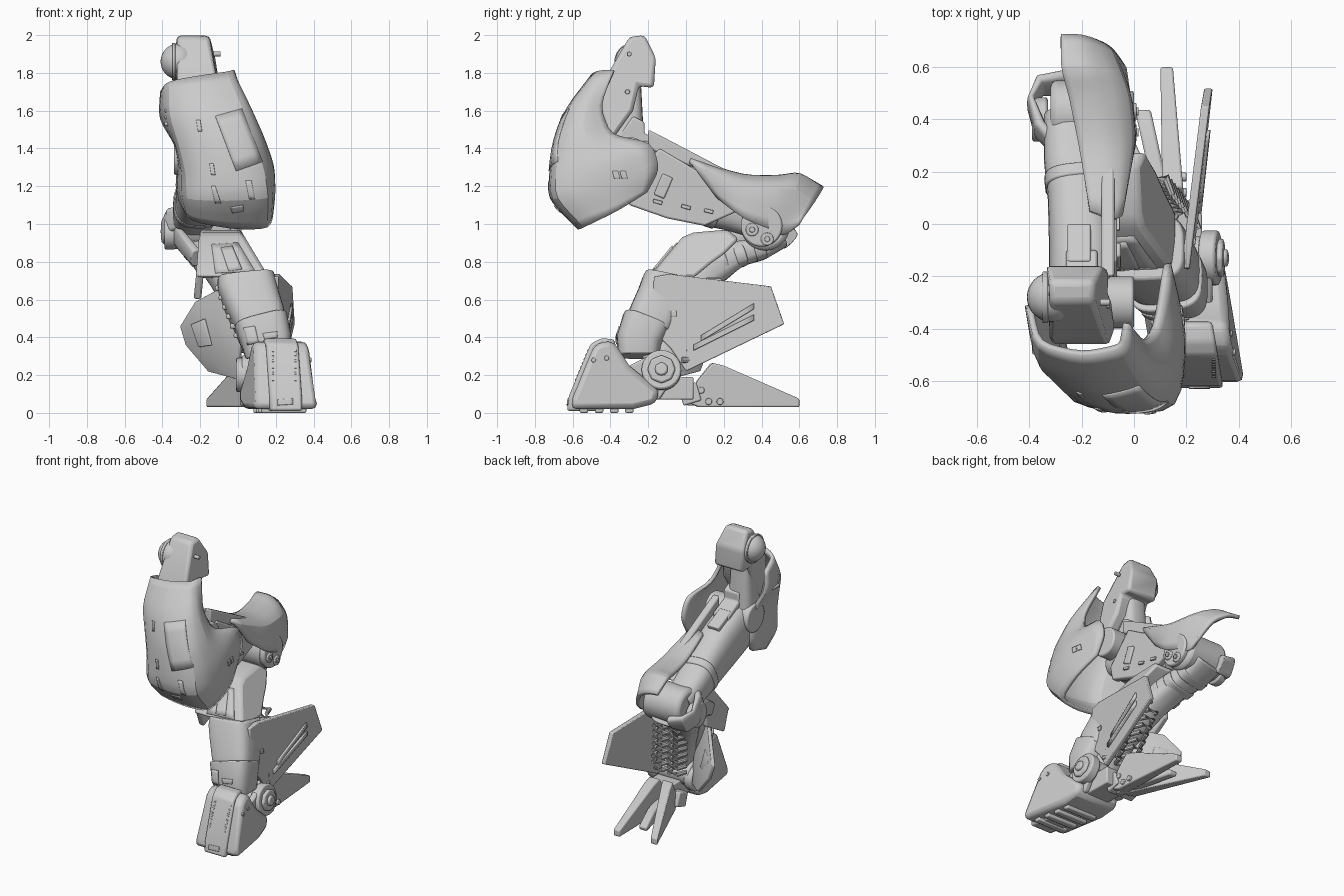
import bpy, bmesh, math
from mathutils import Vector, Matrix


def finish(name, bm, bevel=0.0, mods=(), angle=35):
    bmesh.ops.recalc_face_normals(bm, faces=bm.faces)
    me = bpy.data.meshes.new(name)
    bm.to_mesh(me)
    bm.free()
    ob = bpy.data.objects.new(name, me)
    bpy.context.collection.objects.link(ob)
    bpy.ops.object.select_all(action='DESELECT')
    ob.select_set(True)
    bpy.context.view_layer.objects.active = ob
    bpy.ops.object.shade_smooth_by_angle(angle=math.radians(angle))
    for kind, props in mods:
        m = ob.modifiers.new(kind, kind)
        for k, v in props.items():
            setattr(m, k, v)
    if bevel:
        b = ob.modifiers.new('Bevel', 'BEVEL')
        b.width, b.segments, b.limit_method = bevel, 2, 'ANGLE'
    return ob


def slab(name, outline, cx, hw, bevel=0.01):
    """Side (y, z) outline given width in x; cx and hw are functions of y, z or numbers."""
    f = lambda v, y, z: v(y, z) if callable(v) else v
    bm = bmesh.new()
    sides = [[bm.verts.new((f(cx, y, z) + s * f(hw, y, z), y, z)) for y, z in outline] for s in (-1, 1)]
    bm.faces.new(sides[0])
    bm.faces.new(sides[1][::-1])
    n = len(outline)
    for i in range(n):
        j = (i + 1) % n
        bm.faces.new((sides[0][i], sides[1][i], sides[1][j], sides[0][j]))
    return finish(name, bm, bevel)


def loft(name, stations, n=20, power=3.0, bevel=0.008):
    """Rounded-box tube through (x, y, z, half_width, half_depth) stations."""
    bm, rings = bmesh.new(), []
    pts = [Vector(s[:3]) for s in stations]
    for i, s in enumerate(stations):
        t = (pts[min(i + 1, len(pts) - 1)] - pts[max(i - 1, 0)]).normalized()
        side = (Vector((1, 0, 0)) - t * t.x).normalized()
        up = t.cross(side)
        ring = []
        for k in range(n):
            c, d = math.cos(math.tau * k / n), math.sin(math.tau * k / n)
            u = math.copysign(abs(c) ** (2 / power), c) * s[3]
            v = math.copysign(abs(d) ** (2 / power), d) * s[4]
            ring.append(bm.verts.new(pts[i] + side * u + up * v))
        rings.append(ring)
    for a, b in zip(rings, rings[1:]):
        for k in range(n):
            bm.faces.new((a[k], a[(k + 1) % n], b[(k + 1) % n], b[k]))
    bm.faces.new(rings[0])
    bm.faces.new(rings[-1][::-1])
    return finish(name, bm, bevel)


def grid(name, rows, thick=0.025, smooth=2):
    """Curved sheet through rows of points, with crisp outer edges."""
    bm = bmesh.new()
    vs = [[bm.verts.new(p) for p in r] for r in rows]
    for a, b in zip(vs, vs[1:]):
        for k in range(len(a) - 1):
            bm.faces.new((a[k], a[k + 1], b[k + 1], b[k]))
    mods = [('SOLIDIFY', dict(thickness=thick, offset=0))]
    if smooth:
        layer = bm.edges.layers.float.new('crease_edge')
        for e in bm.edges:
            e[layer] = 1.0 if e.is_boundary else 0.3
        mods.insert(0, ('SUBSURF', dict(levels=smooth, render_levels=smooth)))
    return finish(name, bm, 0, mods)


def plate(name, pts, thick=0.025):
    bm = bmesh.new()
    bm.faces.new([bm.verts.new(p) for p in pts])
    return finish(name, bm, 0.005, [('SOLIDIFY', dict(thickness=thick, offset=0))])


def disc(name, a, b, r, n=32, bevel=0.01):
    a, b = Vector(a), Vector(b)
    bm = bmesh.new()
    rot = (b - a).to_track_quat('Z', 'Y').to_matrix().to_4x4()
    bmesh.ops.create_cone(bm, cap_ends=True, segments=n, radius1=r, radius2=r, depth=(b - a).length,
                          matrix=Matrix.Translation((a + b) / 2) @ rot)
    return finish(name, bm, bevel)


def box(name, c, size, rx=0.0, bevel=0.008):
    bm = bmesh.new()
    bmesh.ops.create_cube(bm, size=1, matrix=Matrix.Translation(c) @ Matrix.Rotation(rx, 4, 'X') @ Matrix.Diagonal((*size, 1)))
    return finish(name, bm, bevel)


def inlay(name, target, quad, view, lift=0.004):
    """Thin panel laid on a surface: four corners in a view plane, cast onto the target."""
    bpy.context.view_layer.update()
    ob = target.evaluated_get(bpy.context.evaluated_depsgraph_get())
    q, rows = [Vector(p) for p in quad], []
    for i in range(6):
        row = []
        for j in range(6):
            p = q[0].lerp(q[1], i / 5).lerp(q[3].lerp(q[2], i / 5), j / 5)
            o, d = ((p.x, -3, p.y), (0, 1, 0)) if view == 'front' else ((3, p.x, p.y), (-1, 0, 0))
            hit, loc, _, _ = ob.ray_cast(Vector(o), Vector(d))
            if not hit:
                return
            row.append(loc - Vector(d) * lift * 0.5)
        rows.append(row)
    grid(name, rows, lift * 2, 0)


# Hip: armoured cap, ball joint and bracket
hip = slab('hip_guard', [(-.30, 1.99), (-.22, 2.0), (-.16, 1.88), (-.17, 1.72), (-.25, 1.73), (-.28, 1.60), (-.38, 1.46),
           (-.42, 1.47), (-.46, 1.62), (-.44, 1.75)], lambda y, z: -.22 + .09 * (1.8 - z),
           lambda y, z: .085 if z > 1.95 else .115, .035)
bm = bmesh.new()
bmesh.ops.create_uvsphere(bm, u_segments=32, v_segments=16, radius=.095, matrix=Matrix.Translation((-.315, -.28, 1.86)))
finish('hip_ball', bm)
disc('hip_ball_band', (-.35, -.28, 1.86), (-.33, -.28, 1.86), .099, 40, .004)
loft('hip_strut', [(-.24, -.29, 1.78, .07, .05), (-.24, -.3, 1.6, .08, .07), (-.23, -.32, 1.4, .1, .1)])
slab('hip_bracket', [(-.36, 1.46), (-.28, 1.57), (-.22, 1.54), (-.22, 1.48), (-.1, 1.42), (-.1, 1.34), (-.35, 1.38)], -.2, .06)
disc('hip_lower_pivot', (-.34, -.3, 1.36), (.0, -.3, 1.36), .1)
for y, z in ((-.3, 1.9), (-.31, 1.7), (-.33, 1.6)):
    disc('hip_bolt', (-.13, y, z), (-.092, y, z), .013, 12, .003)

# Thigh armour: curved shell open at the back
thigh_shell = grid('thigh_armour', [
    [(-.40, -.32, 1.70), (-.37, -.46, 1.75), (-.2, -.50, 1.78), (-.05, -.47, 1.80), (-.04, -.43, 1.81), (-.03, -.38, 1.81)],
    [(-.41, -.31, 1.56), (-.37, -.56, 1.58), (-.17, -.64, 1.60), (.03, -.61, 1.62), (.06, -.54, 1.62), (.03, -.46, 1.62)],
    [(-.32, -.30, 1.42), (-.32, -.61, 1.42), (-.12, -.70, 1.42), (.10, -.68, 1.43), (.14, -.54, 1.45), (.08, -.40, 1.46)],
    [(-.31, -.25, 1.30), (-.28, -.65, 1.26), (-.08, -.72, 1.25), (.15, -.70, 1.28), (.19, -.45, 1.30), (.12, -.18, 1.43)],
    [(-.32, -.25, 1.20), (-.28, -.67, 1.13), (-.05, -.72, 1.13), (.17, -.71, 1.14), (.195, -.43, 1.18), (.13, -.14, 1.29)],
    [(-.30, -.30, 1.12), (-.25, -.58, 1.02), (-.02, -.57, .98), (.16, -.55, .98), (.18, -.36, 1.07), (.13, -.21, 1.17)]])
for q in ([(-.12, 1.57), (.02, 1.61), (.13, 1.33), (-.01, 1.28)], [(-.22, 1.55), (-.2, 1.55), (-.19, 1.49), (-.21, 1.49)],
          [(-.15, 1.32), (-.13, 1.32), (-.12, 1.26), (-.14, 1.26)], [(-.14, 1.2), (-.12, 1.2), (-.09, 1.11), (-.12, 1.11)],
          [(.04, 1.23), (.07, 1.23), (.09, 1.13), (.06, 1.13)], [(-.04, 1.09), (.03, 1.1), (.03, 1.07), (-.03, 1.06)]):
    inlay('thigh_front_panel', thigh_shell, q, 'front')
for y in (-.37, -.33):
    inlay('thigh_side_slot', thigh_shell, [(y - .02, 1.28), (y + .01, 1.28), (y + .02, 1.24), (y - .01, 1.24)], 'right')
for i in range(3):
    box('thigh_vent', (-.375, -.46, 1.6 - .035 * i), (.03, .08, .02))

# Thigh limb running back to the knee
limb = loft('thigh_limb', [(-.2, -.38, 1.34, .11, .13), (-.2, -.26, 1.29, .125, .17), (-.2, -.1, 1.22, .125, .165),
            (-.21, .1, 1.13, .12, .14), (-.23, .25, 1.07, .115, .11), (-.24, .42, 1.0, .105, .09)], 28, 2.7)
loft('thigh_limb_band', [(-.215, .14, 1.115, .125, .135), (-.22, .19, 1.095, .125, .13)], 28, 2.7)
slab('thigh_top_rail', [(-.2, 1.5), (-.14, 1.47), (.3, 1.24), (.3, 1.19), (-.2, 1.4)], -.1, .025)
slab('thigh_side_plate', [(-.32, 1.2), (-.14, 1.4), (.2, 1.2), (.3, 1.08), (.1, .99), (-.1, 1.03), (-.3, 1.1)], -.09, .025)
box('thigh_top_block', (-.21, -.08, 1.39), (.09, .16, .05), -.42)
box('thigh_side_box', (-.06, -.12, 1.2), (.02, .06, .12), -.4)
for y in (-.15, 0, .12):
    box('thigh_lower_slot', (-.062, y, 1.09 - .18 * y), (.015, .05, .02), -.25, .003)

# Knee: roof fin, pivot discs, outer loop
fin = grid('knee_fin', [
    [(-.17, .05, 1.33), (-.09, .02, 1.34), (-.05, .02, 1.33), (-.05, .17, 1.14)],
    [(-.21, .30, 1.24), (-.10, .30, 1.25), (-.005, .32, 1.2), (.0, .30, 1.03)],
    [(-.25, .50, 1.24), (-.15, .50, 1.25), (-.02, .50, 1.2), (-.01, .43, .98)],
    [(-.28, .60, 1.26), (-.18, .60, 1.27), (-.05, .58, 1.2), (-.03, .52, .93)],
    [(-.28, .72, 1.19), (-.20, .72, 1.18), (-.10, .68, 1.12), (-.04, .60, 1.0)]])
disc('knee_pivot', (-.32, .42, .99), (-.03, .42, .99), .13, 40, .025)
disc('knee_outer_disc', (-.04, .4, .99), (.0, .4, .99), .11, 40)
for y, z in ((.35, .97), (.43, .92)):
    disc('knee_bolt', (-.04, y, z), (.01, y, z), .035, 12, .006)
    disc('knee_bolt_core', (-.04, y, z), (.018, y, z), .016, 8, .003)
loft('knee_loop', [(-.28, .28, 1.04, .03, .06), (-.36, .36, 1.02, .025, .07), (-.395, .46, .96, .015, .07),
                   (-.36, .53, .93, .025, .07), (-.26, .54, .92, .03, .06)], 14)
disc('knee_inner_disc', (-.39, .4, .95), (-.33, .4, .95), .085, 32)
loft('knee_link_outer', [(-.34, .42, .96, .02, .06), (-.29, .2, .9, .025, .06), (-.22, .05, .82, .03, .05)], 12)

# Shin: link, upper guard, rounded shell and cuff
loft('shin_core', [(-.2, .5, .93, .11, .06), (-.18, .40, .87, .11, .06), (-.14, .27, .84, .1, .07), (-.06, .1, .74, .1, .1),
                   (.05, -.06, .52, .09, .1), (.15, -.15, .25, .08, .09)])
for i in range(3):
    loft('knee_under_band', [(-.18 + .03 * i, .4 - .1 * i, .875 - .035 * i, .12, .065),
                             (-.17 + .03 * i, .345 - .1 * i, .857 - .035 * i, .12, .065)])
guard = slab('shin_upper_guard', [(-.19, .72), (-.16, .76), (-.02, .93), (.04, .955), (.22, .97), (.28, .92), (.2, .84),
             (.13, .79), (.04, .715)], lambda y, z: -.09 + .26 * (.95 - z), lambda y, z: .115 + .34 * (.95 - z), .018)
inlay('shin_guard_panel', guard, [(-.14, .89), (.0, .9), (.09, .75), (-.12, .74)], 'front')
inlay('shin_guard_inset', guard, [(-.09, .87), (-.03, .88), (.02, .76), (-.05, .75)], 'front', .01)
shin = loft('shin_shell', [(.04, -.09, .725, .15, .125), (.045, -.10, .68, .155, .135), (.07, -.13, .6, .15, .135),
                           (.11, -.18, .5, .14, .13), (.125, -.2, .45, .135, .12)], 28, 3.5)
cuff = loft('shin_cuff', [(.12, -.21, .48, .145, .13), (.15, -.25, .38, .135, .12), (.16, -.25, .3, .12, .11)], 28, 3.5)
for q in ([(.03, .45), (.09, .46), (.11, .37), (.05, .36)], [(.13, .42), (.21, .43), (.21, .40), (.14, .39)]):
    inlay('cuff_panel', cuff, q, 'front')
for i in range(6):
    box('shin_edge_tooth', (-.105 + .02 * i, -.13 - .02 * i, .66 - .05 * i), (.035, .03, .025), .2)
slab('shin_left_skirt', [(-.17, .74), (-.02, .9), (.1, .88), (.08, .7), (-.1, .6)], lambda y, z: -.215 + .1 * (z - .6), .02)

# Calf ribs in two columns
for i in range(9):
    t = i / 8
    for s in (-1, 1):
        x, y, z = .03 + .1 * t + s * .062, .13 - .13 * t, .7 - .42 * t
        loft('calf_rib', [(x - .055, y - .02, z, .012, .016), (x - .03, y + .045, z, .018, .016),
                          (x + .03, y + .045, z, .018, .016), (x + .055, y - .02, z, .012, .016)], 8, 2, 0)

# Calf fins
fx = lambda y, z: .222 + .12 * y + .02 * (.5 - z)
rfin = slab('right_calf_fin', [(-.17, .72), (-.09, .735), (.45, .67), (.52, .47), (0, .22), (-.08, .34), (-.18, .44)], fx, .016, .006)
for q in ([(.08, .41), (.36, .58), (.36, .55), (.08, .38)], [(.04, .36), (.36, .52), (.36, .49), (.04, .33)],
          [(.44, .65), (.46, .65), (.52, .49), (.5, .48)]):
    inlay('fin_slot', rfin, q, 'right', .008)
for y in (-.12, -.08):
    inlay('shin_side_slot', rfin, [(y, .54), (y + .03, .54), (y + .03, .51), (y, .51)], 'right')
plate('left_calf_fin', [(-.09, -.12, .66), (-.22, .04, .59), (-.30, .12, .46), (-.27, .12, .36), (-.15, .07, .22), (0, -.08, .18), (.02, -.14, .38)])
plate('left_fin_panel', [(-.17, .0, .50), (-.24, .06, .47), (-.2, .05, .35), (-.13, .0, .36)], .04)

# Ankle discs
disc('ankle_axle', (.02, -.13, .22), (.31, -.13, .22), .085, 32)
disc('ankle_disc', (.26, -.13, .22), (.325, -.13, .23), .105, 40)
disc('ankle_ring', (.32, -.13, .23), (.345, -.13, .232), .075, 8)
disc('ankle_cap', (.33, -.13, .23), (.36, -.13, .234), .035, 12)
disc('ankle_left_disc', (-.01, -.13, .2), (.05, -.13, .2), .09, 32)
box('ankle_block', (.17, -.07, .13), (.18, .22, .12))

# Foot: side body, raised toe panel and sole treads
foot_x = lambda y, z: .235 - .17 * (y + .5)
foot = slab('foot_body', [(-.61, .02), (-.6, .08), (-.49, .35), (-.44, .38), (-.38, .375), (-.3, .25), (-.14, .12),
            (-.16, .05), (-.28, .02)], foot_x, lambda y, z: .17 - .10 * max(z - .1, 0), .03)
toe = slab('toe_panel', [(-.63, .01), (-.62, .09), (-.505, .365), (-.45, .395), (-.38, .39), (-.36, .3), (-.45, .01)], foot_x, .085, .014)
for k in range(8):
    for s in (-1, 1):
        x, z = .245 + s * .06, .33 - .022 * k
        inlay('toe_rivet', toe, [(x - .006, z + .006), (x + .006, z + .006), (x + .006, z - .006), (x - .006, z - .006)], 'front', .002)
inlay('toe_slot', toe, [(.21, .07), (.29, .075), (.29, .045), (.21, .04)], 'front')
for i in range(4):
    y = -.54 + .08 * i
    box('sole_tread', (foot_x(y, 0), y, .02), (.24, .045, .04))
for y, z in ((-.49, .28), (-.42, .29)):
    disc('foot_bolt', (foot_x(y, z) + .1, y, z), (foot_x(y, z) + .155, y, z), .013, 12, .003)
slab('foot_side_flap', [(-.32, .24), (-.2, .3), (-.08, .16), (-.14, .07), (-.3, .07)], .28, .02)

# Heel: two long spurs and a short middle one
spur = [(.02, .05), (.06, .17), (.14, .265), (.2, .25), (.6, .075), (.6, .03), (.07, .03)]
taper = lambda y, z: .045 - .035 * y
slab('right_heel_spur', spur, lambda y, z: .155 - .05 * y, taper, .008)
slab('left_heel_spur', [(y * .94, z) for y, z in spur], lambda y, z: .11 - .45 * y, taper, .008)
slab('middle_heel_spur', [(0, .04), (.05, .14), (.3, .12), (.44, .06), (.43, .03)], lambda y, z: .13 - .22 * y, .03)
box('heel_hinge', (.11, .02, .1), (.2, .1, .1), .3)
for y, z in ((.08, .12), (.12, .06), (.18, .06)):
    disc('heel_bolt', (.15, y, z), (.2, y, z), .018, 16, .003)
